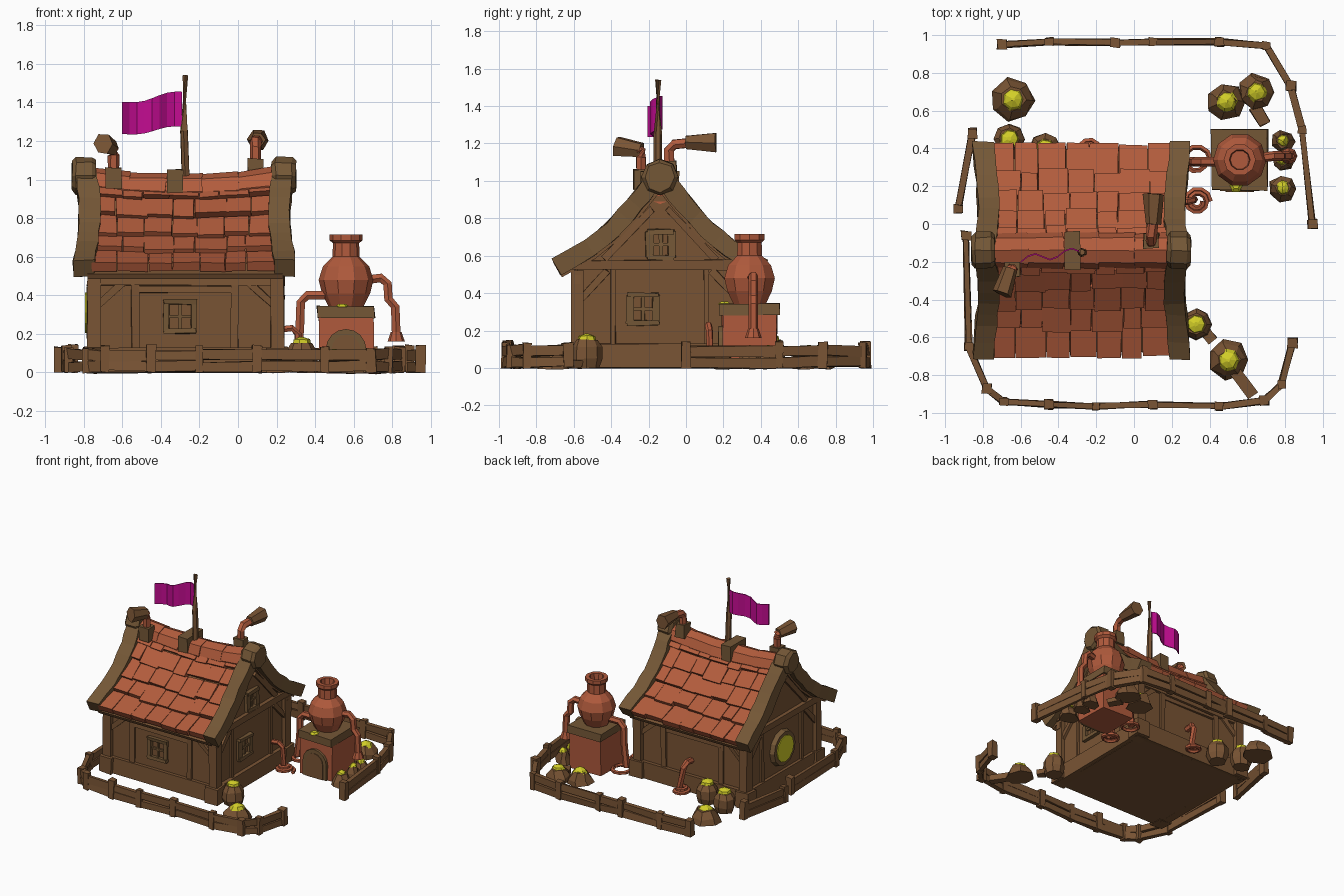
import bpy, bmesh, math, random
from mathutils import Vector

if "Cube" in bpy.data.objects:
    bpy.data.objects.remove(bpy.data.objects["Cube"])
random.seed(4)


def srgb(r, g, b):
    return [((c / 255 + 0.055) / 1.055) ** 2.4 for c in (r, g, b)] + [1]


def material(name, *rgb):
    m = bpy.data.materials.new(name)
    m.diffuse_color = srgb(*rgb)
    m.use_nodes = True
    m.node_tree.nodes["Principled BSDF"].inputs["Base Color"].default_value = m.diffuse_color
    return m


WOOD = material("brown wood", 121, 84, 52)
TRIM = material("trim wood", 116, 87, 54)
ROOF = material("terracotta", 178, 92, 60)
COPPER = material("copper", 176, 90, 60)
GOLD = material("yellow", 210, 206, 40)
FLAG = material("magenta cloth", 196, 12, 146)


def loft(name, rings, mat, jit=0.0):
    """Skin a list of equal-length point rings and cap both ends."""
    bm = bmesh.new()
    vs = [[bm.verts.new(Vector(p) + Vector([random.uniform(-jit, jit) for _ in range(3)])) for p in r] for r in rings]
    n = len(vs[0])
    for a, b in zip(vs, vs[1:]):
        for i in range(n):
            bm.faces.new((a[i], a[(i + 1) % n], b[(i + 1) % n], b[i]))
    bm.faces.new(vs[0][::-1])
    bm.faces.new(vs[-1])
    bmesh.ops.recalc_face_normals(bm, faces=bm.faces)
    me = bpy.data.meshes.new(name)
    bm.to_mesh(me)
    bm.free()
    me.materials.append(mat)
    ob = bpy.data.objects.new(name, me)
    bpy.context.collection.objects.link(ob)
    return ob


def beam(name, a, b, w, h, mat=WOOD, jit=0.005, h2=None):
    a, b = Vector(a), Vector(b)
    q = (b - a).to_track_quat('X', 'Z')
    ring = lambda c, k: [c + q @ Vector((0, sy * w / 2, sz * k / 2)) for sy, sz in ((-1, -1), (1, -1), (1, 1), (-1, 1))]
    return loft(name, [ring(a, h), ring(b, h2 or h)], mat, jit)


def tube(name, pts, r, mat, n=6, jit=0.0):
    """Pipe along points; r is one radius or one per point."""
    pts = [Vector(p) for p in pts]
    rs = r if isinstance(r, (list, tuple)) else [r] * len(pts)
    rings = []
    for i, p in enumerate(pts):
        t = pts[min(i + 1, len(pts) - 1)] - pts[max(i - 1, 0)]
        q = t.to_track_quat('Z', 'Y')
        rings.append([p + q @ Vector((rs[i] * math.cos(2 * math.pi * k / n), rs[i] * math.sin(2 * math.pi * k / n), 0)) for k in range(n)])
    return loft(name, rings, mat, jit)


def lathe(name, c, prof, mat, n=8, jit=0.0):
    return loft(name, [[(c[0] + r * math.cos(2 * math.pi * k / n), c[1] + r * math.sin(2 * math.pi * k / n), z)
                        for k in range(n)] for r, z in prof], mat, jit)


# ---------- roof profile: d = distance from ridge, z ----------
YC, XC = -0.14, -0.28
PROF = [Vector(p) for p in ((0.0, 1.05), (0.06, 0.985), (0.14, 0.885), (0.26, 0.75), (0.38, 0.65), (0.56, 0.55))]


def roof(t, off=0.0):
    f = max(0, min(t, 1)) * (len(PROF) - 1)
    i = min(int(f), len(PROF) - 2)
    tan = PROF[i + 1] - PROF[i]
    p = PROF[i] + tan * (f - i)
    nrm = Vector((-tan.y, tan.x)).normalized()
    return p + nrm * off if t > 0 else p + Vector((0, off * 1.3))


def sag(x, t):
    return -0.035 * (1 - ((x - XC) / 0.47) ** 2) * (1 - t)


def rake(name, x0, x1, o, i, bend, mat, jit):
    rings = []
    for k in range(-10, 11):
        t, s = abs(k) / 10, (1 if k >= 0 else -1)
        b = bend * math.sin(math.pi * t)
        a, c = roof(t, o), roof(t, i)
        rings.append([(x + b, YC + s * p.x, p.y) for x, p in ((x0, a), (x1, a), (x1, c), (x0, c))])
    loft(name, rings, mat, jit)


rake("roof_underside", -0.78, 0.23, -0.045, -0.075, 0, WOOD, 0)
rake("left_bargeboard", -0.855, -0.745, 0.035, -0.06, 0.03, TRIM, 0.005)
rake("right_bargeboard", 0.19, 0.30, 0.035, -0.06, -0.03, TRIM, 0.005)

# ---------- roof tiles ----------
ROWS, COLS = 5, 7
for s in (-1, 1):
    for r in range(ROWS):
        t0, t1 = 0.15 + 0.85 * r / ROWS, 0.15 + 0.85 * (r + 1) / ROWS
        xs = [-0.76 + 0.96 * (c + (random.uniform(-.18, .18) if 0 < c < COLS else 0)) / COLS for c in range(COLS + 1)]
        for xa, xb in zip(xs, xs[1:]):
            drop = random.uniform(-0.015, 0.025)
            rings = []
            for x in (xa + 0.002, xb - 0.002):
                ring = []
                for t, off in ((t0, -0.005), (t1 + drop, 0.02), (t1 + drop, -0.03), (t0, -0.04)):
                    p = roof(t, off)
                    ring.append((x, YC + s * p.x, p.y + sag(x, t)))
                rings.append(ring)
            loft("roof_tile", rings, ROOF, 0.003)

# ridge caps and log ends
for k in range(5):
    xa, xb = -0.76 + k * 0.192, -0.76 + (k + 1) * 0.192
    tube("ridge_cap", [(xa, YC, 0.97 + sag(xa, 0)), (xb, YC, 0.97 + sag(xb, 0))], [0.09, 0.097], ROOF, 8, 0.003)
for xa, xb in ((-0.86, -0.735), (0.175, 0.30)):
    tube("ridge_log_end", [(xa, YC, 1.02), (xa + 0.02, YC, 1.02), (xb - 0.02, YC, 1.02), (xb, YC, 1.02)],
         [0.075, 0.097, 0.097, 0.08], TRIM, 8, 0.004)

# ---------- house body ----------
X0, X1, HW = -0.75, 0.21, 0.44
half = [(HW, 0.0), (HW, 0.53), (0.36, 0.59), (0.24, 0.69), (0.12, 0.82), (0.04, 0.92)]
outline = [(YC + d, z) for d, z in half] + [(YC - d, z) for d, z in half[::-1]]
loft("house_body", [[(x, y, z) for y, z in outline] for x in (X0, X1)], WOOD)

# timber framing on front and back walls
for s in (-1, 1):
    y = YC + s * HW
    for z, h in ((0.065, 0.13), (0.475, 0.05)):
        beam("wall_sill", (-0.78, y, z), (0.24, y, z), 0.06 if z < .1 else 0.04, h)
    for x in (-0.745, 0.205):
        beam("corner_post", (x, y, 0), (x, y, 0.52), 0.07, 0.07)
        beam("corner_foot", (x, y, 0), (x, y, 0.13), 0.11, 0.11)
        k = 1 if x < 0 else -1
        beam("wall_brace", (x + k * 0.02, y, 0.35), (x + k * 0.15, y, 0.47), 0.035, 0.035)
    for x in (-0.53, -0.02):
        beam("wall_stud", (x, y, 0.12), (x, y, 0.46), 0.03, 0.04)
    beam("wall_rail", (-0.53, y, 0.43), (-0.02, y, 0.43), 0.025, 0.03)

# timber framing on the gables
for x in (X0, X1):
    beam("gable_sill", (x, YC - HW, 0.065), (x, YC + HW, 0.065), 0.06, 0.13)
    beam("gable_tie", (x, YC - 0.47, 0.55), (x, YC + 0.47, 0.55), 0.06, 0.05)
    for s in (-1, 1):
        beam("gable_brace", (x, YC + s * 0.43, 0.36), (x, YC + s * 0.28, 0.52), 0.04, 0.04)
        beam("gable_stud", (x, YC + s * 0.25, 0.12), (x, YC + s * 0.25, 0.53), 0.03, 0.03)
        beam("gable_rafter", (x, YC + s * 0.30, 0.58), (x, YC + s * 0.04, 0.85), 0.04, 0.035)


def window(c, u, w, h):
    """Framed window: c centre, u horizontal unit direction."""
    c, u, z = Vector(c), Vector(u), Vector((0, 0, 1))
    for s in (-1, 1):
        beam("window_frame", c + u * s * w - z * h, c + u * s * w + z * h, 0.04, 0.03, TRIM)
        beam("window_frame", c + z * s * h - u * w * 1.2, c + z * s * h + u * w * 1.2, 0.05, 0.025, TRIM)
    beam("window_bar", c - z * h, c + z * h, 0.02, 0.015, TRIM, 0.002)
    beam("window_bar", c - u * w, c + u * w, 0.02, 0.015, TRIM, 0.002)


window((-0.30, YC - HW - 0.005, 0.29), (1, 0, 0), 0.07, 0.075)
window((X1 + 0.005, -0.23, 0.315), (0, 1, 0), 0.07, 0.075)
window((X1 + 0.005, -0.135, 0.66), (0, 1, 0), 0.06, 0.07)
# round window on the left gable
tube("round_window_frame", [(X0, YC, 0.31), (X0 - 0.035, YC, 0.31)], [0.145, 0.135], TRIM, 12)
tube("round_window_pane", [(X0 - 0.03, YC, 0.31), (X0 - 0.042, YC, 0.31)], 0.105, GOLD, 12)

# ---------- flag ----------
beam("flag_base", (-0.33, YC, 0.93), (-0.33, YC, 1.05), 0.20, 0.085, TRIM)
tube("flag_pole", [(-0.27, -0.15, 0.95), (-0.28, -0.15, 1.25), (-0.275, -0.15, 1.54)], [0.024, 0.021, 0.016], WOOD, 6, 0.003)
rings = []
for k in range(9):
    f = k / 8
    x, y = -0.29 - 0.31 * f, -0.145 - 0.045 * f + 0.022 * math.sin(f * 10)
    zt, zb = 1.455 - 0.06 * f + 0.01 * math.sin(f * 7), 1.275 - 0.045 * f + 0.008 * math.sin(f * 7)
    rings.append([(x, y - 0.004, zb), (x, y + 0.004, zb), (x, y + 0.004, zt), (x, y - 0.004, zt)])
loft("flag_cloth", rings, FLAG)

# ---------- roof stove pipes ----------
for x, y, zb, tip, root in ((0.09, -0.09, 1.0, (0.105, 0.16, 1.205), (0.10, 0.0, 1.205)),
                            (-0.645, -0.24, 0.95, (-0.70, -0.37, 1.185), (-0.655, -0.24, 1.165))):
    beam("chimney_base", (x, y, zb), (x, y, zb + 0.11), 0.08, 0.08, TRIM)
    r = Vector(root)
    tube("chimney_pipe", [(x, y, zb + 0.08), (x, y, r.z - 0.04), (x, y + (r.y - y) * .3, r.z - 0.01), r + (Vector(tip) - r) * .2],
         0.03, COPPER, 6, 0.003)
    tube("chimney_cowl", [root, tip], [0.04, 0.056], WOOD, 6, 0.004)

# ---------- still ----------
SX, SY = 0.56, 0.34
beam("still_furnace", (SX, SY, 0), (SX, SY, 0.29), 0.29, 0.28, COPPER)
beam("still_top_slab", (SX, SY, 0.28), (SX, SY, 0.345), 0.32, 0.30, TRIM)


def arch(r, y0, y1, name, mat):
    pts = [(SX + r, 0)] + [(SX + r * math.cos(a), 0.12 + r * math.sin(a)) for a in [math.pi * k / 8 for k in range(9)]] + [(SX - r, 0)]
    loft(name, [[(x, y, z) for x, z in pts] for y in (y0, y1)], mat)


arch(0.105, 0.22, 0.175, "furnace_arch", TRIM)
arch(0.075, 0.20, 0.170, "furnace_door", WOOD)
lathe("still_pot", (SX, SY), [(0.09, 0.34), (0.125, 0.41), (0.142, 0.48), (0.12, 0.55), (0.07, 0.60), (0.068, 0.67),
      (0.085, 0.685), (0.085, 0.715), (0.055, 0.715), (0.05, 0.66)], COPPER, 10)
lathe("ember", (0.54, 0.205), [(0.04, 0.34), (0.02, 0.355)], GOLD, 6)
tube("left_pipe", [(0.45, 0.33, 0.40), (0.36, 0.33, 0.40), (0.325, 0.33, 0.365), (0.32, 0.33, 0.22), (0.30, 0.33, 0.05)], 0.026, COPPER)
tube("right_pipe", [(0.67, 0.35, 0.48), (0.74, 0.36, 0.49), (0.775, 0.36, 0.46), (0.78, 0.36, 0.38), (0.815, 0.36, 0.34), (0.82, 0.36, 0.2)],
     0.026, COPPER)
tube("right_spout", [(0.82, 0.36, 0.21), (0.82, 0.36, 0.16)], [0.028, 0.045], COPPER, 8)


def coil(x, y, r, turns=2):
    pts = [(x + (r - 0.02 * k / 10) * math.cos(k * math.pi / 5), y + (r - 0.02 * k / 10) * math.sin(k * math.pi / 5), 0.02 + 0.02 * k / 10)
           for k in range(10 * turns + 1)]
    tube("pipe_coil", pts, 0.015, COPPER, 5)


coil(0.335, 0.12, 0.07)
coil(0.33, 0.34, 0.075, 1)
coil(-0.24, 0.39, 0.06)
tube("side_pipe", [(0.20, 0.12, 0.22), (0.28, 0.12, 0.23), (0.31, 0.125, 0.2), (0.32, 0.13, 0.03)], 0.019, COPPER)
tube("back_pipe", [(-0.26, 0.28, 0.24), (-0.26, 0.36, 0.25), (-0.25, 0.39, 0.21), (-0.22, 0.40, 0.03)], 0.024, COPPER)

# ---------- sacks and heaps of yellow ore ----------
for x, y in ((0.33, -0.53), (-0.66, 0.45), (-0.47, 0.40)):
    lathe("sack", (x, y), [(0.065, 0), (0.083, 0.05), (0.08, 0.11), (0.055, 0.15)], WOOD, 8, 0.004)
    lathe("sack_ore", (x, y), [(0.052, 0.14), (0.045, 0.17), (0.012, 0.183)], GOLD, 7, 0.003)
for x, y, r in ((-0.64, 0.66, .115), (0.49, 0.65, .10), (0.65, 0.70, .10), (0.79, 0.44, .06), (0.79, 0.34, .055), (0.79, 0.19, .07), (0.50, -0.72, .105)):
    lathe("heap", (x, y), [(r, 0), (r * .9, 0.04), (r * .55, 0.09)], WOOD, 7, 0.01)
    lathe("heap_ore", (x, y), [(r * .58, 0.08), (r * .4, 0.105), (r * .08, 0.12)], GOLD, 7, 0.003)
for a, b in (((0.52, -0.76, 0.02), (0.63, -0.91, 0.015)), ((0.42, -0.62, 0.02), (0.38, -0.57, 0.02)), ((0.64, 0.62, 0.02), (0.69, 0.53, 0.015))):
    beam("heap_spill", a, b, 0.06, 0.04)

# ---------- fence ----------
RUNS = [
    [(-0.70, 0.95), (-0.45, 0.965), (-0.10, 0.96), (0.10, 0.965), (0.45, 0.965), (0.70, 0.945), (0.83, 0.73), (0.89, 0.50), (0.945, 0.0)],
    [(-0.855, 0.48), (-0.93, 0.08)],
    [(-0.89, -0.06), (-0.875, -0.65), (-0.78, -0.87), (-0.69, -0.94), (-0.45, -0.955), (-0.20, -0.965), (0.10, -0.955), (0.45, -0.965),
     (0.69, -0.935), (0.78, -0.85), (0.84, -0.63)]]
for run in RUNS:
    for a, b in zip(run, run[1:]):
        for z in (0.032, 0.092):
            beam("fence_rail", (*a, z + random.uniform(-.006, .006)), (*b, z + random.uniform(-.006, .006)), 0.032, 0.054)
    for i, (x, y) in enumerate(run):
        big = 0.05 if i % 2 == 0 else 0.042
        beam("fence_post", (x, y, 0), (x, y, random.uniform(0.125, 0.145)), big, big)
